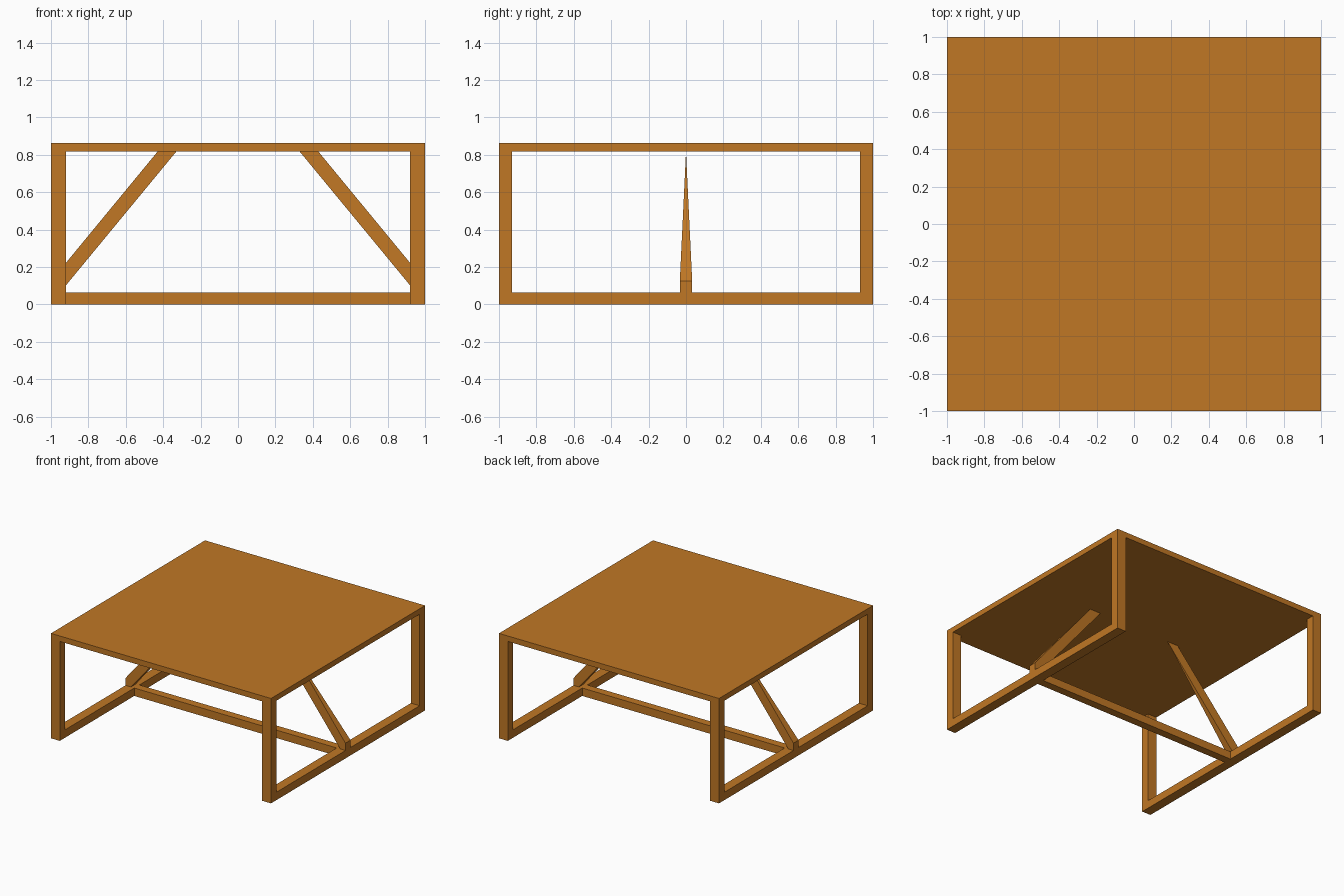
import bpy
import bmesh

if "Cube" in bpy.data.objects:
    bpy.data.objects.remove(bpy.data.objects["Cube"], do_unlink=True)

wood = bpy.data.materials.new("warm_wood")
wood.use_nodes = True
colour = (0.53, 0.185, 0.018, 1)
wood.diffuse_color = colour
wood.node_tree.nodes["Principled BSDF"].inputs["Base Color"].default_value = colour

HEIGHT, UNDER = 0.862, 0.817   # top and underside of the table top
POST_X, POST_Y = 0.08, 0.07    # post section
RAIL, HALF = 0.065, 0.033      # rail height, half width of centre parts


def finish(name, bm):
    bmesh.ops.recalc_face_normals(bm, faces=bm.faces)
    mesh = bpy.data.meshes.new(name)
    bm.to_mesh(mesh)
    bm.free()
    mesh.materials.append(wood)
    obj = bpy.data.objects.new(name, mesh)
    bpy.context.collection.objects.link(obj)
    return obj


def box(name, low, high):
    bm = bmesh.new()
    bmesh.ops.create_cube(bm, size=1)
    for v in bm.verts:
        v.co = [(a + b) / 2 + c * (b - a) for a, b, c in zip(low, high, v.co)]
    return finish(name, bm)


def brace(name, side):
    # Wedge: full width at the foot, tapering to an edge under the top
    bm = bmesh.new()
    upper = [bm.verts.new((side, y, 0.125)) for y in (-HALF, HALF)]
    lower = [bm.verts.new((side, y, 0.005)) for y in (-HALF, HALF)]
    outer = bm.verts.new((side * 0.43, 0, UNDER))
    inner = bm.verts.new((side * 0.33, 0, UNDER))
    bm.faces.new((lower[0], lower[1], upper[1], upper[0]))
    bm.faces.new((upper[0], upper[1], outer))
    bm.faces.new((lower[1], lower[0], inner))
    for i in range(2):
        bm.faces.new((lower[i], upper[i], outer, inner))
    return finish(name, bm)


# Table top
box("table_top", (-1, -1, UNDER), (1, 1, HEIGHT))

# Side frames with posts, floor rails and braces
for side, label in ((1, "left"), (-1, "right")):
    x0, x1 = sorted((side, side * (1 - POST_X)))
    for end, place in ((-1, "front"), (1, "back")):
        y0, y1 = sorted((end, end * (1 - POST_Y)))
        box(f"{place}_{label}_post", (x0, y0, 0), (x1, y1, UNDER))
    box(f"{label}_floor_rail", (x0, POST_Y - 1, 0), (x1, 1 - POST_Y, RAIL))
    brace(f"{label}_brace", side)

# Centre stretcher
box("centre_stretcher", (POST_X - 1, -HALF, 0), (1 - POST_X, HALF, RAIL))
